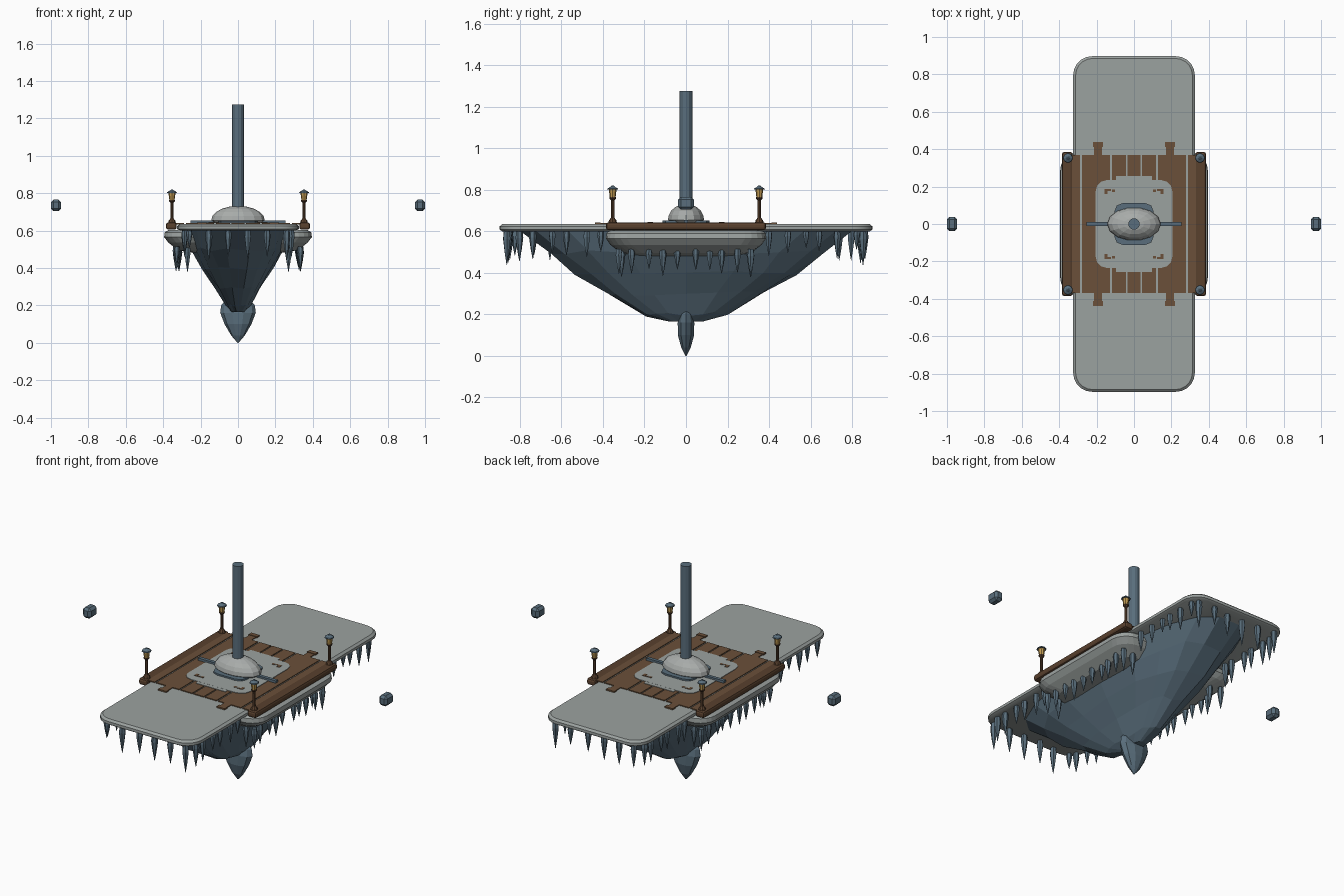
import bpy, bmesh, math, random
from mathutils import Vector

random.seed(4)
cube = bpy.data.objects.get("Cube")
if cube:
    bpy.data.objects.remove(cube)


def material(name, r, g, b):
    m = bpy.data.materials.new(name)
    m.use_nodes = True
    m.diffuse_color = (r, g, b, 1)
    m.node_tree.nodes["Principled BSDF"].inputs["Base Color"].default_value = (r, g, b, 1)
    return m


GREY = material("pale stone", .33, .36, .35)
DOME = material("dome stone", .39, .41, .40)
BLUE = material("slate blue", .10, .155, .20)
BROWN = material("deck wood", .145, .08, .041)
DARK = material("dark wood", .10, .052, .027)
GOLD = material("lantern gold", .55, .34, .09)


def rounded(rx, ry, z, r, seg=5):
    """Ring in the shape of a rounded rectangle."""
    ring = []
    for k, (sx, sy) in enumerate([(1, 1), (-1, 1), (-1, -1), (1, -1)]):
        for i in range(seg + 1):
            a = (k + i / seg) * math.pi / 2
            ring.append(Vector((sx * (rx - r) + r * math.cos(a),
                                sy * (ry - r) + r * math.sin(a), z)))
    return ring


def oval(rx, ry, z, n=8, power=1.0, turn=0.0):
    """Ring in the shape of an ellipse, or squarer when power is below one."""
    ring = []
    for i in range(n):
        a = (i + turn) * math.tau / n
        c, s = math.cos(a), math.sin(a)
        ring.append(Vector((rx * math.copysign(abs(c) ** power, c),
                            ry * math.copysign(abs(s) ** power, s), z)))
    return ring


def loft(bm, rings, at=(0, 0, 0)):
    """Skin the rings, from any end, and close both ends."""
    loops = [[bm.verts.new(p + Vector(at)) for p in ring] for ring in rings]
    n = len(loops[0])
    for low, high in zip(loops, loops[1:]):
        for i in range(n):
            j = (i + 1) % n
            bm.faces.new((low[i], low[j], high[j], high[i]))
    bm.faces.new(loops[0])
    bm.faces.new(loops[-1])


def box(bm, x0, x1, y0, y1, z0, z1):
    corners = [(x0, y0), (x1, y0), (x1, y1), (x0, y1)]
    loft(bm, [[Vector((x, y, z)) for x, y in corners] for z in (z0, z1)])


def finish(name, bm, mat, bevel=0.0, smooth=False):
    bmesh.ops.recalc_face_normals(bm, faces=bm.faces[:])
    mesh = bpy.data.meshes.new(name)
    bm.to_mesh(mesh)
    bm.free()
    mesh.materials.append(mat)
    ob = bpy.data.objects.new(name, mesh)
    bpy.context.collection.objects.link(ob)
    if bevel:
        mod = ob.modifiers.new("soft edges", "BEVEL")
        mod.width, mod.segments = bevel, 2
    if smooth:
        bpy.ops.object.select_all(action="DESELECT")
        ob.select_set(True)
        bpy.context.view_layer.objects.active = ob
        bpy.ops.object.shade_smooth_by_angle(angle=math.radians(35))
    return ob


def lofted(name, mat, rings, at=(0, 0, 0), smooth=False):
    bm = bmesh.new()
    loft(bm, rings, at)
    return finish(name, bm, mat, smooth=smooth)


CORNERS = [(sx, sy) for sx in (-1, 1) for sy in (-1, 1)]

# Long platform slab with softened rim
lofted("platform", GREY, [rounded(.31, .885, .6, .085), rounded(.325, .897, .608, .1),
                          rounded(.325, .897, .624, .1), rounded(.312, .885, .635, .09)], smooth=True)

# Wide middle shelf, tapering underneath
lofted("side_shelf", GREY, [rounded(.24, .25, .482, .1), rounded(.32, .31, .495, .1),
                            rounded(.372, .365, .535, .1), rounded(.395, .385, .565, .1),
                            rounded(.392, .383, .59, .1), rounded(.37, .37, .604, .09)])

# Faceted rock hull
hull = []
for rx, ry, z in [(.275, .81, .602), (.245, .66, .5), (.187, .53, .4),
                  (.125, .37, .3), (.065, .2, .2), (.035, .08, .165)]:
    ring = oval(rx, ry, z, 18, .8)
    if .17 < z < .6:
        for p in ring:
            k = random.uniform(.96, 1.03)
            p.x, p.y, p.z = p.x * k, p.y * k, p.z + random.uniform(-.012, .012)
    hull.append(ring)
lofted("rock_hull", BLUE, hull)

# Pointed keel crystal
lofted("keel_crystal", BLUE, [oval(x, y, z, 10) for x, y, z in [
    (.07, .024, .225), (.09, .034, .2), (.095, .042, .16), (.072, .041, .1),
    (.037, .024, .04), (.003, .003, 0)]])

# Deck planks with gaps between them
bm = bmesh.new()
for a, b in [(.042, .118), (.128, .278), (.288, .335)]:
    for s in (-1, 1):
        x0, x1 = sorted((s * a, s * b))
        box(bm, x0, x1, -.37, .37, .633, .64)
box(bm, -.034, .034, -.37, .37, .633, .64)
for sx, sy in CORNERS:
    y0, y1 = sorted((sy * .365, sy * .435))
    box(bm, sx * .192 - .022, sx * .192 + .022, y0, y1, .633, .64)
finish("deck_planks", bm, BROWN)

# Central paved plate with stepped ends
bm = bmesh.new()
loft(bm, [rounded(.205, .235, z, .06, 3) for z in (.634, .643)])
box(bm, -.097, .097, -.257, .257, .634, .6425)
finish("centre_plate", bm, GREY)

# Small wooden corner marks on the plate
bm = bmesh.new()
for sx, sy in CORNERS:
    for x, y, hx, hy in [(.15, .172, .008, .012), (.141, .181, .017, .005), (.109, .178, .008, .007)]:
        box(bm, sx * x - hx, sx * x + hx, sy * y - hy, sy * y + hy, .642, .645)
finish("corner_marks", bm, BROWN)

# Cleats at the plank ends
bm = bmesh.new()
for sx, sy in CORNERS:
    box(bm, sx * .192 - .027, sx * .192 + .027, sy * .425 - .013, sy * .425 + .013, .634, .643)
finish("deck_cleats", bm, BROWN)

# Side rails
for side, s in (("right", -1), ("left", 1)):
    bm = bmesh.new()
    x0, x1 = sorted((s * .328, s * .385))
    box(bm, x0, x1, -.385, .385, .605, .643)
    finish(side + "_rail", bm, DARK, bevel=.012)

# Blue base ring and cross bar under the dome
bm = bmesh.new()
loft(bm, [rounded(.105, .112, z, .045, 2) for z in (.64, .652)])
box(bm, -.255, .255, -.01, .01, .64, .654)
finish("dome_base", bm, BLUE)

# Dome
dome = []
for i in range(6):
    a = i / 5 * math.radians(85)
    dome.append(oval(.143 * math.cos(a), .089 * math.cos(a), .655 + .077 * math.sin(a), 14))
lofted("dome", DOME, [oval(.125, .077, .64, 14)] + dome)

# Mast
lofted("mast", BLUE, [oval(.031, .031, z, 12) for z in (.68, 1.275)])

# Lamp posts on the four corners
for sx, sy in CORNERS:
    name = ("back" if sy > 0 else "front") + ("_left" if sx > 0 else "_right")
    at = (sx * .353, sy * .353, 0)
    lofted(name + "_lamp_post", DARK, [oval(r, r, z) for r, z in [
        (.021, .64), (.018, .652), (.009, .664), (.008, .748), (.016, .758), (.016, .764)]], at)
    lofted(name + "_lantern", GOLD, [oval(r, r, z) for r, z in [(.014, .764), (.019, .802)]], at)
    lofted(name + "_lamp_cap", BLUE, [oval(r, r, z) for r, z in [
        (.027, .8), (.025, .806), (.009, .815), (.005, .82)]], at)


# Icicles hanging from the platform and shelf rims
def icicle(bm, x, y, top, length):
    r = .012 + length * .045
    turn = random.random()
    loft(bm, [oval(r * k, r * k, -length * t, 6, turn=turn)
              for k, t in [(.8, 0), (1, .25), (.6, .62), (.06, 1)]], (x, y, top))


bm = bmesh.new()
for s in (-1, 1):
    for i in range(6):
        icicle(bm, -.26 + i * .104, s * random.uniform(.84, .865), .605, random.uniform(.09, .17))
    for i in range(12):
        y = (.41 + i % 6 * .08) * (1 if i < 6 else -1)
        icicle(bm, s * .285, y + random.uniform(-.015, .015), .605, random.uniform(.08, .15))
finish("platform_icicles", bm, BLUE)

bm = bmesh.new()
for s in (-1, 1):
    for i in range(10):
        y = -.325 + i * .072 + random.uniform(-.012, .012)
        icicle(bm, s * random.uniform(.315, .335), y, .515, random.uniform(.08, .135))
    for e in (-1, 1):
        icicle(bm, s * .27, e * .31, .52, .14)
finish("shelf_icicles", bm, BLUE)

# Floating rocks on both sides
for side, s in (("right", -1), ("left", 1)):
    bm = bmesh.new()
    box(bm, s * .973 - .027, s * .973 + .027, -.038, .038, .704, .766)
    rock = finish(side + "_floating_rock", bm, BLUE, bevel=.014)
    rock.modifiers[0].segments = 1
